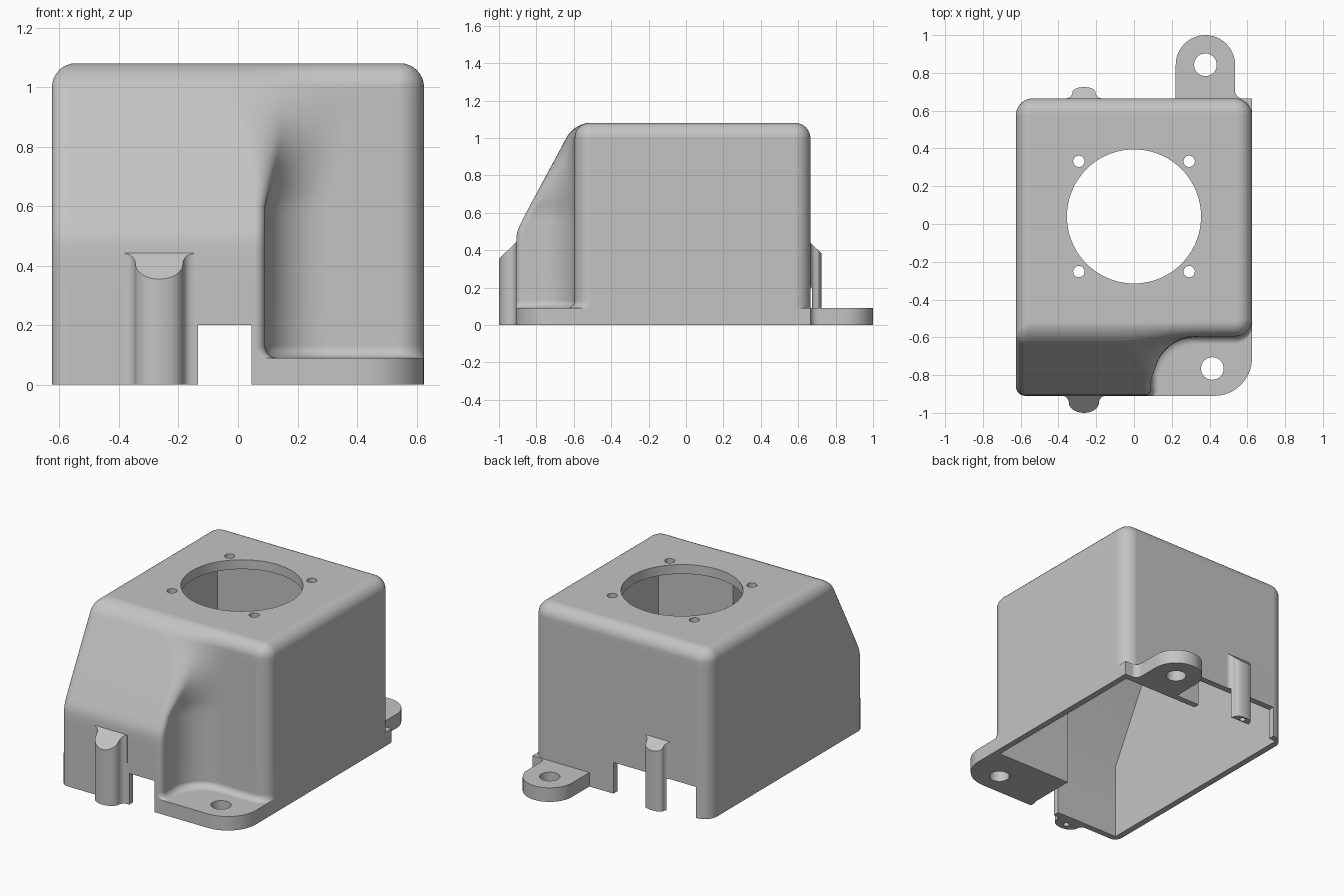
import bpy, bmesh
from math import sin, cos, pi, atan, sqrt, radians

if "Cube" in bpy.data.objects:
    bpy.data.objects.remove(bpy.data.objects["Cube"], do_unlink=True)

HALF, BACK, STEP, NOSE, TOP = 0.625, 0.665, -0.595, -0.91, 1.08
ROUND, WALL = 0.08, 0.04

grey = bpy.data.materials.new("plain grey")
grey.use_nodes = True
grey.diffuse_color = (0.55, 0.55, 0.55, 1)
grey.node_tree.nodes["Principled BSDF"].inputs["Base Color"].default_value = (0.55, 0.55, 0.55, 1)


def arc(cx, cy, r, start, end, n=10):
    """Points on an arc, angles in degrees."""
    angles = [radians(start + (end - start) * i / n) for i in range(n + 1)]
    return [(cx + r * cos(a), cy + r * sin(a)) for a in angles]


def loft(name, rings):
    """Closed solid through rings of equal point count."""
    bm = bmesh.new()
    rows = [[bm.verts.new(p) for p in ring] for ring in rings]
    n = len(rows[0])
    for low, high in zip(rows, rows[1:]):
        for i in range(n):
            j = (i + 1) % n
            bm.faces.new((low[i], low[j], high[j], high[i]))
    bm.faces.new(rows[0][::-1])
    bm.faces.new(rows[-1])
    bmesh.ops.recalc_face_normals(bm, faces=bm.faces)
    mesh = bpy.data.meshes.new(name)
    bm.to_mesh(mesh)
    bm.free()
    mesh.materials.append(grey)
    obj = bpy.data.objects.new(name, mesh)
    bpy.context.collection.objects.link(obj)
    return obj


def prism(name, pts, a, b, axis="z"):
    place = (lambda p, t: (p[0], p[1], t)) if axis == "z" else (lambda p, t: (t, p[0], p[1]))
    return loft(name, [[place(p, t) for p in pts] for t in (a, b)])


def box(name, x0, x1, y0, y1, z0, z1):
    return prism(name, [(x0, y0), (x1, y0), (x1, y1), (x0, y1)], z0, z1)


def hole(x, y, r, z0, z1, n=32):
    return prism("hole_cutter", arc(x, y, r, 0, 360, n)[:-1], z0, z1)


def combine(target, other, operation):
    other.hide_render = True
    mod = target.modifiers.new("join", "BOOLEAN")
    mod.operation, mod.solver, mod.object = operation, "EXACT", other
    bpy.context.view_layer.objects.active = target
    bpy.ops.object.modifier_apply(modifier=mod.name)
    bpy.data.objects.remove(other, do_unlink=True)


def outline(z):
    """Horizontal section of the outer skin at height z."""
    over = max(0, z - (TOP - ROUND))
    off = ROUND - sqrt(max(0, ROUND ** 2 - over ** 2))
    low = min(0.04, max(0, 0.13 - z))
    flare = 0.04 - sqrt(0.04 ** 2 - low ** 2)
    x, yb, ys = HALF - off, BACK - off, STEP + off - flare
    rise = (z - 0.5 + sqrt((z - 0.5) ** 2 + 0.001)) / 2
    depth = STEP - (NOSE + 0.54 * min(rise, 0.5)) - flare
    depth *= 1 - 0.9 * over / ROUND
    yf = ys - depth
    # S-shaped blend between the hood and the recessed front
    t = min(1, max(0, (z - 0.6) / 0.4))
    xl = 0.055 + flare - 0.16 * t ** 3
    xr = 0.295 + flare + 0.1 * t
    width = xr - xl
    turn = min(pi / 2, 2 * atan(depth / width))
    radius = width / sin(turn)
    r1 = radius * (0.15 + 0.35 * t)
    r2 = radius - r1
    deg = turn * 180 / pi
    rb, rs = max(0.02, 0.09 - off), max(0.015, 0.05 - off / 2)
    pts = arc(x - rb, yb - rb, rb, 0, 90)
    pts += arc(-x + rb, yb - rb, rb, 90, 180)
    pts += arc(-x + rs, yf + rs, rs, 180, 270)
    pts += arc(xl, yf + r1, r1, -90, -90 + deg)
    pts += arc(xr, ys - r2, r2, 90 + deg, 90, 14)
    pts += arc(x - rb, ys + rb, rb, -90, 0)
    return [(px, py, z) for px, py in pts]


# Outer skin: straight base, sloping hood, rounded top
levels = [0, 0.09] + [0.13 - 0.04 * cos(i * pi / 10) for i in range(1, 6)]
levels += [0.3, 0.4] + [0.44 + 0.02 * i for i in range(7)]
levels += [0.6 + 0.04 * i for i in range(10)]
levels += [TOP - ROUND + ROUND * sin(i * pi / 16) for i in range(9)]
housing = loft("housing", [outline(z) for z in levels])

# Front mounting plate, rear lug and square rear corner
plate = [(0.05, -0.55), (0.05, NOSE)] + arc(HALF - 0.2, NOSE + 0.2, 0.2, -90, 0) + [(HALF, -0.55)]
combine(housing, prism("front_plate", plate, 0, 0.09), "UNION")
lug = [(0.22, 0.64)] + arc(0.378, 0.843, 0.157, 180, 0, 24) + [(0.535, 0.71)]
lug += arc(0.575, 0.705, 0.04, 180, 270, 6) + [(0.575, 0.64)]
combine(housing, prism("rear_lug", lug, 0, 0.09), "UNION")
combine(housing, box("rear_corner", 0.55, HALF, 0.56, BACK, 0, 0.09), "UNION")


# Screw bosses with sloping tops
def boss(name, wall_y, side, depth, r):
    cx, cy = -0.265, depth - r
    flare = 0.035
    right = arc(r + flare, flare, flare, 270, 180, 6)
    tip = arc(0, max(cy, flare), r, 0, 180, 16)
    squash = (depth - flare) / r
    tip = [(px, flare + (py - max(cy, flare)) * squash) for px, py in tip]
    left = [(-px, py) for px, py in right[::-1]]
    pts = [(r + flare, -0.02)] + right + tip[1:-1] + left + [(-r - flare, -0.02)]
    rings = [[(cx + px, wall_y + side * py, top * (0.44 - 0.95 * py)) for px, py in pts] for top in (0, 1)]
    return loft(name, rings)


combine(housing, boss("front_boss", NOSE, -1, 0.09, 0.08), "UNION")
combine(housing, boss("rear_boss", BACK, 1, 0.06, 0.06), "UNION")

# Hollow interior: main chamber and hood chamber
inner = HALF - WALL
combine(housing, box("chamber_cutter", -inner, inner, STEP + WALL, BACK - WALL, -0.1, TOP - 0.06), "DIFFERENCE")
hood = [(NOSE + WALL, -0.1), (NOSE + WALL, 0.48), (-0.58, 1.019), (-0.5, 1.019), (-0.5, -0.1)]
combine(housing, prism("hood_cutter", hood, -inner + 0.001, 0.054, "x"), "DIFFERENCE")

# Cable notches in the front and rear walls
combine(housing, box("front_notch_cutter", -0.135, 0.045, -0.96, -0.8, -0.1, 0.2), "DIFFERENCE")
combine(housing, box("rear_notch_cutter", -0.535, 0.05, 0.58, 0.675, -0.1, 0.2), "DIFFERENCE")

# Round opening with four screw holes, mounting holes, boss holes
combine(housing, hole(0, 0.04, 0.355, 0.9, 1.2, 72), "DIFFERENCE")
for x in (-0.292, 0.292):
    for y in (-0.252, 0.332):
        combine(housing, hole(x, y, 0.03, 0.9, 1.2, 24), "DIFFERENCE")
for x, y in ((0.378, 0.843), (0.415, -0.765)):
    combine(housing, hole(x, y, 0.06, -0.1, 0.2), "DIFFERENCE")
for y in (-0.95, 0.698):
    combine(housing, hole(-0.265, y, 0.018, -0.1, 0.1, 16), "DIFFERENCE")

# Smooth blends, crisp edges
bpy.ops.object.select_all(action="DESELECT")
housing.select_set(True)
bpy.context.view_layer.objects.active = housing
bpy.ops.object.shade_smooth_by_angle(angle=radians(32))
weighted = housing.modifiers.new("weighted_normals", "WEIGHTED_NORMAL")
weighted.keep_sharp = True
